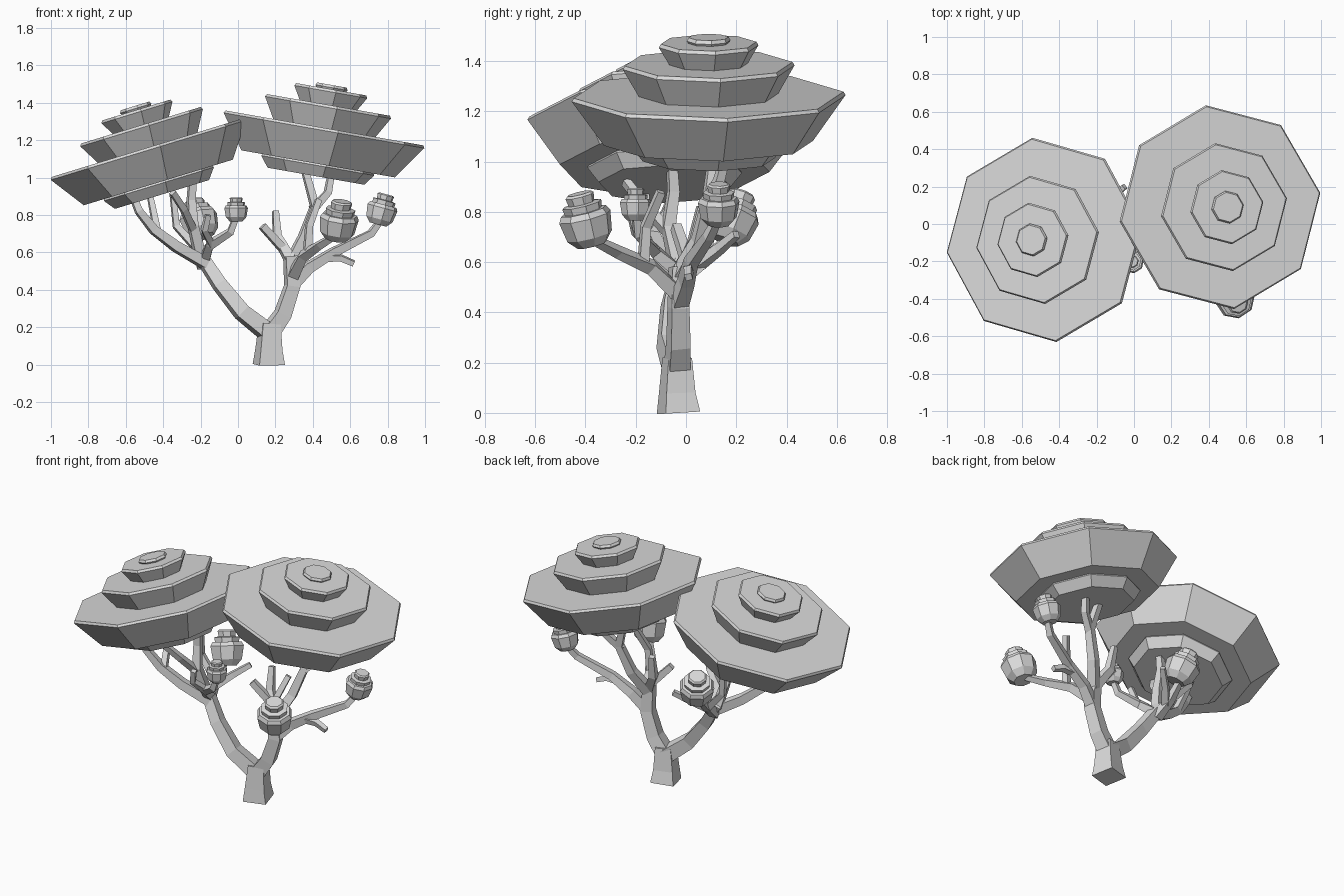
import bpy
import bmesh
import math
from mathutils import Matrix, Vector

old = bpy.data.objects.get("Cube")
if old:
    bpy.data.objects.remove(old, do_unlink=True)

# one plain grey for the whole tree
grey = bpy.data.materials.new("plain grey")
grey.use_nodes = True
shade = (0.7, 0.7, 0.7, 1)
grey.diffuse_color = shade
grey.node_tree.nodes["Principled BSDF"].inputs["Base Color"].default_value = shade


def skin_rings(name, rings):
    """Join a list of equal rings of points into a closed, flat-shaded solid."""
    bm = bmesh.new()
    loops = [[bm.verts.new(point) for point in ring] for ring in rings]
    sides = len(loops[0])
    for low, high in zip(loops, loops[1:]):
        for i in range(sides):
            j = (i + 1) % sides
            bm.faces.new((low[i], low[j], high[j], high[i]))
    bm.faces.new(list(reversed(loops[0])))
    bm.faces.new(loops[-1])
    bmesh.ops.recalc_face_normals(bm, faces=bm.faces[:])
    mesh = bpy.data.meshes.new(name)
    bm.to_mesh(mesh)
    bm.free()
    mesh.materials.append(grey)
    obj = bpy.data.objects.new(name, mesh)
    bpy.context.collection.objects.link(obj)
    return obj


def lathe(name, profile, frame, turn=0, sides=8):
    """Spin (radius, height) pairs around the frame's own z axis."""
    rings = []
    for radius, height in profile:
        ring = []
        for i in range(sides):
            angle = math.radians(turn) + math.tau * i / sides
            ring.append(frame @ Vector((radius * math.cos(angle), radius * math.sin(angle), height)))
        rings.append(ring)
    return skin_rings(name, rings)


def limb(name, start, end, *path):
    """Four-sided tapering branch through the path; start and end are radii."""
    points = [Vector(p) for p in path]
    last = len(points) - 1
    rings = []
    for k, point in enumerate(points):
        tangent = Vector()
        if k > 0:
            tangent += (point - points[k - 1]).normalized()
        if k < last:
            tangent += (points[k + 1] - point).normalized()
        tangent.normalize()
        side = tangent.cross(Vector((0, 1, 0))).normalized()
        front = tangent.cross(side)
        radius = start + (end - start) * k / last
        ring = []
        for i in range(4):
            angle = math.radians(60) + math.tau * i / 4
            ring.append(point + radius * (side * math.cos(angle) + front * math.sin(angle)))
        rings.append(ring)
    return skin_rings(name, rings)


def canopy(name, centre, tilt, turn):
    """Stacked flaring octagonal tiers on one tilted axis."""
    frame = Matrix.Translation(centre) @ Matrix.Rotation(math.radians(tilt), 4, "Y")
    tiers = {
        "underside": (0.265, 0.31, -0.262, -0.19),
        "wide_tier": (0.42, 0.55, -0.195, 0),
        "middle_tier": (0.275, 0.345, -0.01, 0.125),
        "upper_tier": (0.155, 0.2, 0.12, 0.21),
        "cap": (0.075, 0.088, 0.2, 0.233),
    }
    for tier, (inner, outer, low, high) in tiers.items():
        profile = [(inner, low), (outer, high - 0.014), (outer - 0.008, high)]
        lathe(name + "_" + tier, profile, frame, turn)


def puff(name, centre, size, tilt_x=0, tilt_y=0):
    """Small leaf cluster: faceted barrel with shrinking steps on top."""
    frame = (Matrix.Translation(centre)
             @ Matrix.Rotation(math.radians(tilt_x), 4, "X")
             @ Matrix.Rotation(math.radians(tilt_y), 4, "Y")
             @ Matrix.Scale(size, 4))
    profile = [(0.55, -1), (0.87, -0.65), (1, 0.1), (0.88, 0.32), (0.72, 0.32),
               (0.76, 0.58), (0.5, 0.62), (0.55, 0.92), (0.46, 1)]
    lathe(name, profile, frame, 10)


# large canopies
canopy("right_canopy", (-0.483, -0.085, 1.16), -17, 7)
canopy("left_canopy", (0.462, 0.09, 1.265), 10, 8)

# leaf clusters
puff("front_left_puff", (0.54, -0.4, 0.77), 0.107, 14, 8)
puff("outer_left_puff", (0.77, 0.13, 0.83), 0.084, 0, 15)
puff("back_right_puff", (-0.21, 0.19, 0.78), 0.105, -20, -15)
puff("middle_puff", (-0.01, -0.2, 0.83), 0.064)

# trunk and the two main limbs
limb("trunk", 0.1, 0.068, (0.165, -0.03, 0), (0.165, -0.035, 0.08), (0.17, -0.035, 0.22))
limb("left_main_limb", 0.062, 0.045,
     (0.17, -0.035, 0.17), (0.24, -0.03, 0.27), (0.29, -0.03, 0.42), (0.28, -0.03, 0.58))
limb("right_main_limb", 0.062, 0.042,
     (0.16, -0.035, 0.17), (0.02, -0.07, 0.28), (-0.1, -0.06, 0.43), (-0.21, -0.02, 0.6))

# branches on the left side
limb("left_inner_branch", 0.04, 0.022,
     (0.28, -0.03, 0.56), (0.21, 0.03, 0.68), (0.2, 0.06, 0.82))
limb("left_inner_twig", 0.03, 0.026, (0.24, 0, 0.62), (0.13, -0.04, 0.74))
limb("left_high_branch", 0.042, 0.025,
     (0.28, -0.03, 0.54), (0.35, 0.05, 0.68), (0.41, 0.09, 0.85), (0.36, 0.11, 1.03))
limb("left_high_fork", 0.03, 0.022, (0.4, 0.08, 0.83), (0.48, 0.13, 0.92), (0.5, 0.16, 1.03))
limb("left_front_branch", 0.042, 0.02,
     (0.29, -0.03, 0.47), (0.35, -0.14, 0.58), (0.44, -0.27, 0.64), (0.54, -0.39, 0.7))
limb("left_front_twig", 0.028, 0.022, (0.37, -0.17, 0.59), (0.38, -0.16, 0.74), (0.43, -0.1, 0.88))
limb("left_outer_branch", 0.045, 0.02, (0.29, -0.03, 0.43), (0.38, 0, 0.52),
     (0.51, 0.02, 0.6), (0.71, 0.09, 0.7), (0.77, 0.13, 0.78))
limb("left_outer_twig", 0.025, 0.02, (0.47, 0.01, 0.57), (0.55, 0.01, 0.57), (0.62, 0.01, 0.54))

# branches on the right side
limb("right_outer_branch", 0.042, 0.022, (-0.17, -0.04, 0.54), (-0.33, -0.1, 0.63),
     (-0.45, -0.14, 0.72), (-0.53, -0.17, 0.82), (-0.57, -0.16, 0.92))
limb("right_outer_twig", 0.026, 0.02, (-0.43, -0.14, 0.7), (-0.45, -0.08, 0.8), (-0.47, -0.04, 0.9))
limb("right_high_branch", 0.04, 0.024,
     (-0.2, -0.03, 0.57), (-0.24, -0.07, 0.74), (-0.25, -0.05, 0.88), (-0.24, -0.06, 1.05))
limb("right_high_fork", 0.027, 0.022, (-0.24, -0.07, 0.72), (-0.29, -0.17, 0.83), (-0.35, -0.24, 0.92))
limb("right_back_branch", 0.038, 0.022,
     (-0.19, -0.02, 0.53), (-0.21, 0.08, 0.61), (-0.21, 0.17, 0.7))
limb("right_back_twig", 0.028, 0.02, (-0.22, 0.08, 0.62), (-0.33, 0.1, 0.74), (-0.35, 0.12, 0.92))
limb("right_inner_twig", 0.03, 0.02, (-0.2, 0.05, 0.59), (-0.13, 0.13, 0.65), (-0.05, 0.2, 0.71))
limb("right_front_branch", 0.035, 0.02,
     (-0.18, -0.03, 0.56), (-0.15, -0.12, 0.64), (-0.04, -0.19, 0.71), (-0.01, -0.2, 0.79))
limb("right_front_twig", 0.025, 0.02, (-0.14, -0.12, 0.64), (-0.18, -0.2, 0.72), (-0.16, -0.22, 0.8))
